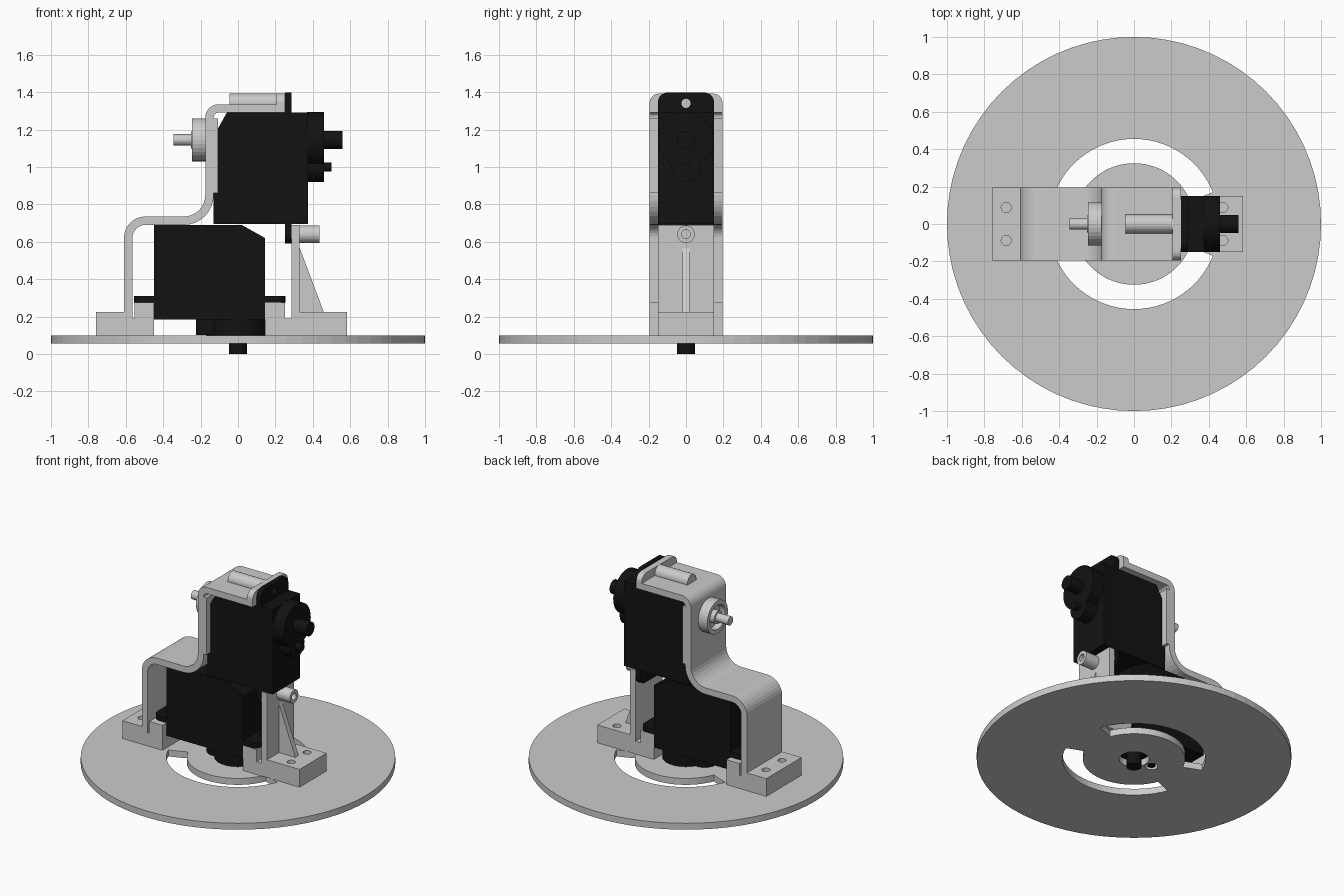
import bpy, bmesh
from math import sin, cos, radians
from mathutils import Matrix

if "Cube" in bpy.data.objects:
    bpy.data.objects.remove(bpy.data.objects["Cube"])

black = bpy.data.materials.new("black_plastic")
black.diffuse_color = (0.006, 0.006, 0.006, 1)
black.use_nodes = True
black.node_tree.nodes["Principled BSDF"].inputs["Base Color"].default_value = black.diffuse_color


def arc(cx, cy, r, a0, a1, n=8):
    return [(cx + r * cos(radians(a0 + (a1 - a0) * i / n)),
             cy + r * sin(radians(a0 + (a1 - a0) * i / n))) for i in range(n + 1)]


def circle(cx, cy, r, n=32):
    return arc(cx, cy, r, 0, 360, n)[:-1]


def rect(x0, x1, y0, y1):
    return [(x0, y0), (x1, y0), (x1, y1), (x0, y1)]


def prism(name, pts, a, b, axis, mat=None, xf=None):
    """Extrude a 2D outline from a to b along an axis."""
    place = {'x': lambda u, v, w: (w, u, v), 'y': lambda u, v, w: (u, w, v),
             'z': lambda u, v, w: (u, v, w)}[axis]
    bm = bmesh.new()
    lo = [bm.verts.new(place(u, v, a)) for u, v in pts]
    hi = [bm.verts.new(place(u, v, b)) for u, v in pts]
    bm.faces.new(lo)
    bm.faces.new(hi)
    n = len(pts)
    for i in range(n):
        j = (i + 1) % n
        bm.faces.new((lo[i], lo[j], hi[j], hi[i]))
    bmesh.ops.recalc_face_normals(bm, faces=bm.faces)
    me = bpy.data.meshes.new(name)
    if xf:
        bm.transform(xf)
    bm.to_mesh(me)
    bm.free()
    ob = bpy.data.objects.new(name, me)
    bpy.context.collection.objects.link(ob)
    if mat:
        me.materials.append(mat)
    return ob


def cut(ob, *cutters):
    bpy.context.view_layer.objects.active = ob
    for c in cutters:
        c.hide_render = True
        m = ob.modifiers.new("cut", 'BOOLEAN')
        m.operation, m.solver, m.object = 'DIFFERENCE', 'EXACT', c
        bpy.ops.object.modifier_apply(modifier=m.name)
        bpy.data.objects.remove(c)


# Turntable disc with two curved slots and shaft holes
disc = prism("turntable_disc", circle(0, 0, 1, 72), 0.055, 0.10, 'z')
slots = [prism("slot_cutter", arc(0, 0, 0.455, a, a + 136, 28) + arc(0, 0, 0.325, a + 136, a, 28),
               0, 0.2, 'z') for a in (22, 202)]
cut(disc, *slots, prism("cutter", circle(0, 0, 0.095), 0, 0.2, 'z'),
    prism("cutter", circle(-0.145, 0, 0.04), 0, 0.2, 'z'))


# Servo: body, mounting tabs, gear housing, output shaft, small pin
def servo(prefix, xf):
    body = [(-0.45, 0.185), (0.145, 0.185), (0.145, 0.62), (0.02, 0.69), (-0.45, 0.69)]
    prism(prefix + "_body", body, -0.15, 0.15, 'y', black, xf)
    r = 0.05
    tab = (arc(0.253 - r, 0.15 - r, r, 0, 90, 5) + arc(-0.555 + r, 0.15 - r, r, 90, 180, 5)
           + arc(-0.555 + r, -0.15 + r, r, 180, 270, 5) + arc(0.253 - r, -0.15 + r, r, 270, 360, 5))
    tabs = prism(prefix + "_tabs", tab, 0.275, 0.31, 'z', black, xf)
    cut(tabs, *[prism("cutter", circle(x, 0, 0.025, 20), 0.2, 0.4, 'z', black, xf)
                for x in (-0.505, 0.195)])
    prism(prefix + "_gear_housing", circle(0, 0, 0.15), 0.10, 0.19, 'z', black, xf)
    prism(prefix + "_gear_lobe", circle(-0.145, 0, 0.08), 0.101, 0.19, 'z', black, xf)
    prism(prefix + "_shaft", circle(0, 0, 0.048), 0, 0.12, 'z', black, xf)
    prism(prefix + "_pin", circle(-0.145, 0, 0.025, 20), 0.06, 0.12, 'z', black, xf)


servo("pan_servo", Matrix())
servo("tilt_servo", Matrix(((0, 0, -1, 0.56), (0, 1, 0, 0), (1, 0, 0, 1.145), (0, 0, 0, 1))))

# Stepped bracket wrapping behind and over both servos
outline = ([(-0.61, 0.1)] + arc(-0.495, 0.62, 0.115, 180, 90) + arc(-0.29, 0.85, 0.115, 270, 360)
           + arc(-0.105, 1.265, 0.07, 180, 90) + [(0.25, 1.335), (0.25, 1.29)]
           + arc(-0.105, 1.265, 0.025, 90, 180) + arc(-0.29, 0.85, 0.16, 360, 270)
           + arc(-0.495, 0.62, 0.07, 90, 180) + [(-0.565, 0.1)])
prism("stepped_bracket", outline, -0.195, 0.195, 'y')
prism("bracket_pad", rect(-0.15, -0.108, 0.86, 1.26), -0.195, 0.195, 'y')
plate = ([(-0.195, 1.30), (0.195, 1.30)] + arc(0.145, 1.342, 0.05, 0, 90, 6)
         + arc(-0.145, 1.342, 0.05, 90, 180, 6))
prism("top_end_plate", plate, 0.207, 0.25, 'x')
prism("top_screw_boss", circle(0, 1.342, 0.05), -0.045, 0.21, 'x')


# Feet with screw holes
def foot(name, pts, w, hole_x):
    ob = prism(name, pts, -w, w, 'y')
    cut(ob, *[prism("cutter", circle(hole_x, y, 0.027, 20), 0.0, 0.5, 'z')
              for y in (-0.088, 0.088)])


foot("left_foot", [(-0.76, 0.1), (-0.45, 0.1), (-0.45, 0.275), (-0.553, 0.275), (-0.553, 0.19),
                   (-0.566, 0.19), (-0.566, 0.225), (-0.76, 0.225)], 0.195, -0.683)
foot("right_foot", [(0.145, 0.1), (0.583, 0.1), (0.583, 0.225), (0.33, 0.225), (0.33, 0.69),
                    (0.287, 0.69), (0.287, 0.19), (0.25, 0.19), (0.25, 0.275), (0.145, 0.275)],
     0.15, 0.475)
prism("post_gusset", [(0.325, 0.58), (0.325, 0.22), (0.46, 0.22)], -0.018, 0.018, 'y')
boss = prism("post_screw_boss", circle(0, 0.64, 0.047), 0.32, 0.435, 'x')
cut(boss, prism("cutter", circle(0, 0.64, 0.024, 20), 0.335, 0.5, 'x'))

# Rear pivot: recessed collar, hub and pin
collar = prism("pivot_collar", circle(0, 1.145, 0.115), -0.245, -0.165, 'x')
cut(collar, prism("cutter", circle(0, 1.145, 0.085), -0.3, -0.20, 'x'))
prism("pivot_hub", circle(0, 1.145, 0.045), -0.25, -0.17, 'x')
prism("pivot_pin", circle(0, 1.145, 0.03, 24), -0.345, -0.19, 'x')
